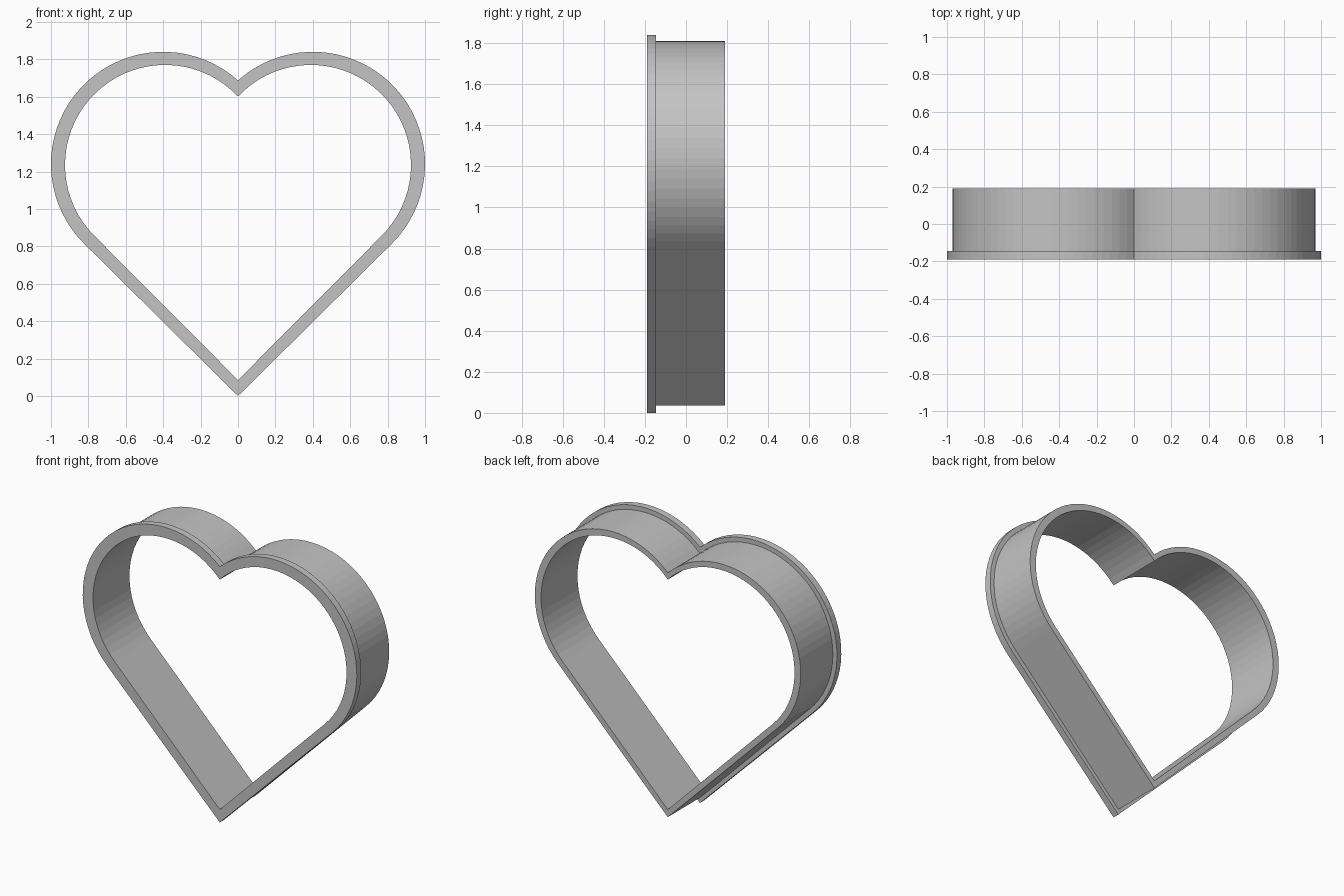
import bpy, bmesh, math

if "Cube" in bpy.data.objects:
    bpy.data.objects.remove(bpy.data.objects["Cube"])

SEGS = 36  # segments per lobe


def heart(cx, cz, r, tip):
    """Closed heart outline: tip, right lobe arc, cusp, mirrored left lobe."""
    dz = cz - tip
    dist = math.hypot(cx, dz)
    # start where the straight side from the tip touches the lobe
    line = math.atan2(dz, cx) - math.asin(r / dist)
    start = line - math.pi / 2
    end = math.pi - math.acos(cx / r)
    right = []
    for i in range(SEGS + 1):
        a = start + (end - start) * i / SEGS
        right.append((cx + r * math.cos(a), cz + r * math.sin(a)))
    right[-1] = (0.0, right[-1][1])
    left = [(-x, z) for x, z in reversed(right[:-1])]
    return [(0.0, tip)] + right + left


flange_outer = heart(0.40, 1.24, 0.60, 0.0)
wall_outer = heart(0.40, 1.24, 0.57, 0.035)
inner = heart(0.39, 1.235, 0.535, 0.085)

FRONT, STEP, BACK = -0.19, -0.145, 0.19

# Cross-section of the cutter: (outline, y), going round the band
section = [(flange_outer, FRONT), (flange_outer, STEP), (wall_outer, STEP),
           (wall_outer, BACK), (inner, BACK), (inner, STEP), (inner, FRONT)]

bm = bmesh.new()
rings = [[bm.verts.new((x, y, z)) for x, z in outline] for outline, y in section]
n = len(flange_outer)
for k, a in enumerate(rings):
    b = rings[(k + 1) % len(rings)]
    for i in range(n):
        j = (i + 1) % n
        bm.faces.new((a[i], a[j], b[j], b[i]))
bmesh.ops.recalc_face_normals(bm, faces=bm.faces)

mesh = bpy.data.meshes.new("heart_cutter")
bm.to_mesh(mesh)
bm.free()

# Plain grey material
grey = bpy.data.materials.new("light grey")
grey.diffuse_color = (0.55, 0.55, 0.55, 1.0)
grey.use_nodes = True
grey.node_tree.nodes["Principled BSDF"].inputs["Base Color"].default_value = grey.diffuse_color
mesh.materials.append(grey)

obj = bpy.data.objects.new("heart_cutter", mesh)
bpy.context.collection.objects.link(obj)
